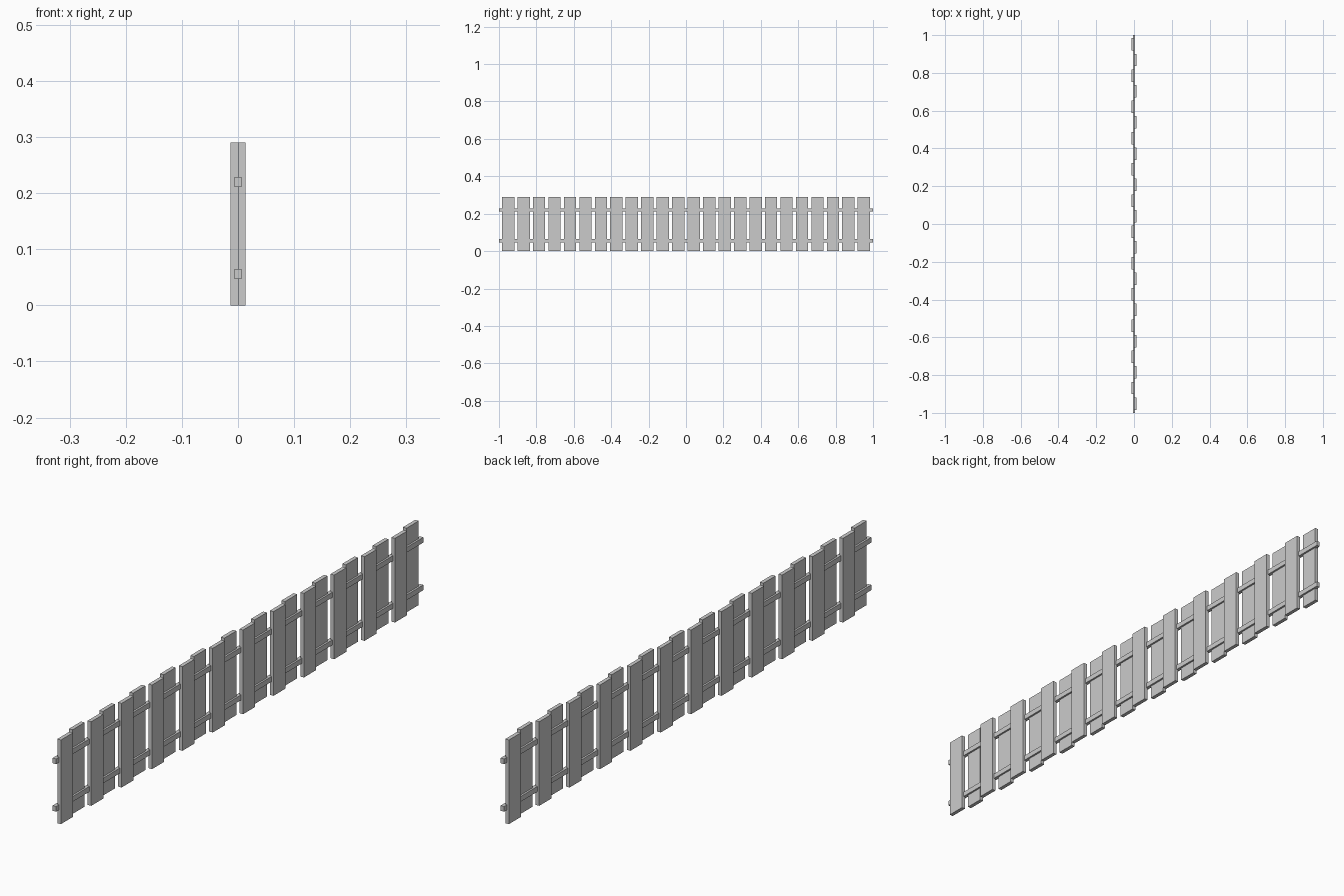
import bpy

if "Cube" in bpy.data.objects:
    bpy.data.objects.remove(bpy.data.objects["Cube"])

def box(name, lo, hi):
    size = [b - a for a, b in zip(lo, hi)]
    mid = [(a + b) / 2 for a, b in zip(lo, hi)]
    bpy.ops.mesh.primitive_cube_add(size=1, location=mid)
    ob = bpy.context.object
    ob.name = name
    ob.scale = size
    bpy.ops.object.transform_apply(location=False, rotation=False, scale=True)
    return ob

HEIGHT = 0.29
BOARDS = 24
HALF_WIDTH = 0.033
THICK = 0.0135
FIRST_Y = -0.951
STEP = -2 * FIRST_Y / (BOARDS - 1)

# Two long rails running along y
for name, z in (("lower_rail", 0.056), ("upper_rail", 0.22)):
    box(name, (-0.0065, -1, z - 0.009), (0.0065, 1, z + 0.009))

# Upright boards, alternating between the two sides of the rails
for i in range(BOARDS):
    y = FIRST_Y + i * STEP
    x0, x1 = (0, THICK) if i % 2 == 0 else (-THICK, 0)
    side = "right" if i % 2 == 0 else "left"
    box(f"{side}_board_{i + 1:02d}",
        (x0, y - HALF_WIDTH, 0), (x1, y + HALF_WIDTH, HEIGHT))
